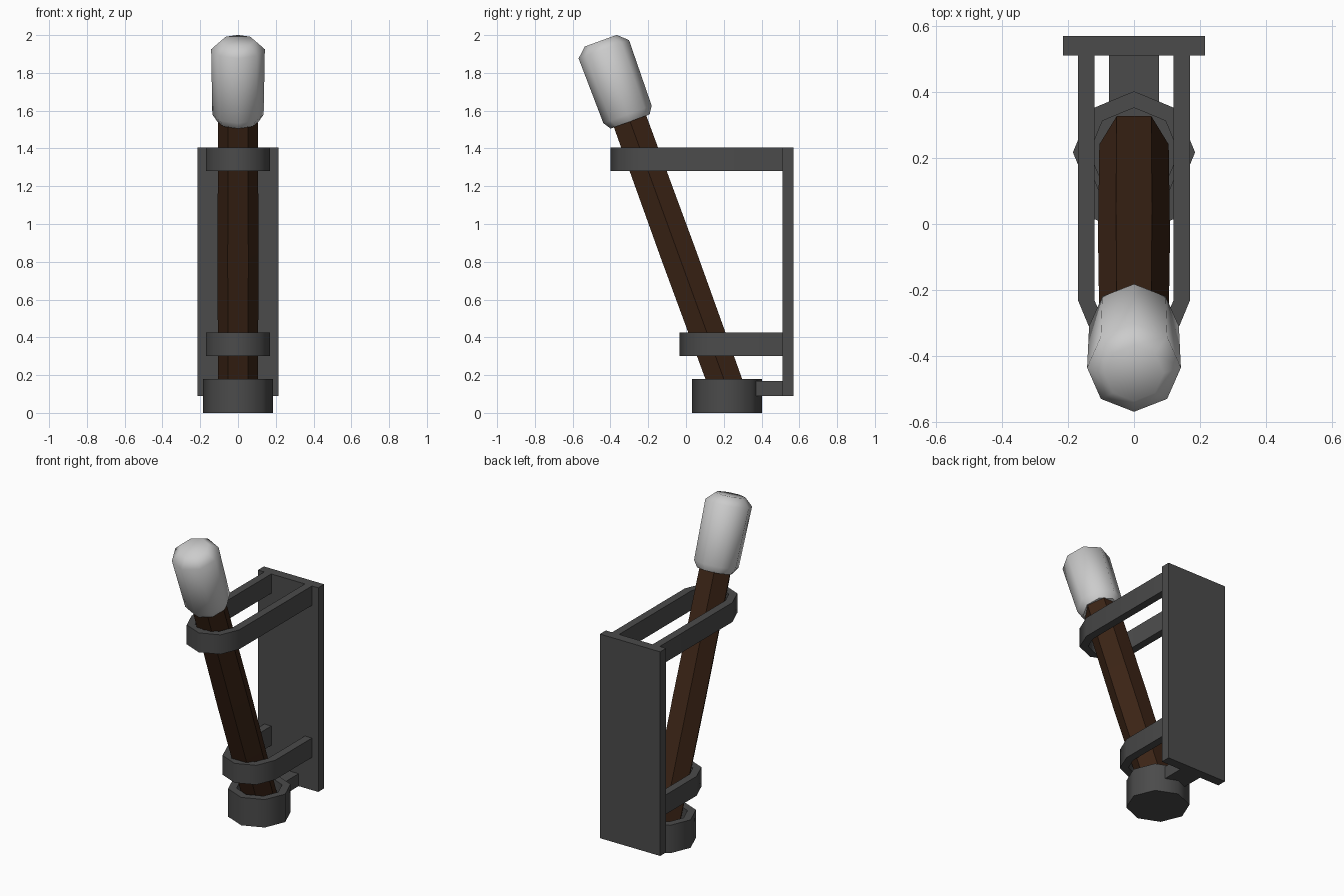
import bpy, bmesh
from math import pi, sin, cos, radians
from mathutils import Matrix

if "Cube" in bpy.data.objects:
    bpy.data.objects.remove(bpy.data.objects["Cube"])


def material(name, rgb):
    m = bpy.data.materials.new(name)
    m.diffuse_color = (*rgb, 1)
    m.use_nodes = True
    m.node_tree.nodes["Principled BSDF"].inputs["Base Color"].default_value = m.diffuse_color
    return m


IRON = material("dark_iron", (0.07, 0.07, 0.07))
WOOD = material("dark_wood", (0.045, 0.018, 0.008))


def finish(name, bm, mat=None, matrix=None):
    bmesh.ops.recalc_face_normals(bm, faces=bm.faces)
    me = bpy.data.meshes.new(name)
    bm.to_mesh(me)
    bm.free()
    if matrix:
        me.transform(matrix)
    ob = bpy.data.objects.new(name, me)
    bpy.context.collection.objects.link(ob)
    if mat:
        me.materials.append(mat)
    bpy.ops.object.select_all(action='DESELECT')
    ob.select_set(True)
    bpy.context.view_layer.objects.active = ob
    bpy.ops.object.shade_smooth_by_angle(angle=radians(55))
    return ob


def box(name, lo, hi, mat):
    bm = bmesh.new()
    bmesh.ops.create_cube(bm, size=1)
    for v in bm.verts:
        v.co = [l + (c + 0.5) * (h - l) for l, h, c in zip(lo, hi, v.co)]
    return finish(name, bm, mat)


def lathe(name, profile, sides, mat, matrix):
    """Stack rings of (radius, height), capped at both ends."""
    bm = bmesh.new()
    rings = [[bm.verts.new((r * cos(2 * pi * i / sides), r * sin(2 * pi * i / sides), z))
              for i in range(sides)] for r, z in profile]
    for a, b in zip(rings, rings[1:]):
        for i in range(sides):
            j = (i + 1) % sides
            bm.faces.new((a[i], a[j], b[j], b[i]))
    bm.faces.new(rings[0])
    bm.faces.new(rings[-1])
    return finish(name, bm, mat, matrix)


def strap(name, cy, z0, z1):
    """U-shaped holder: half octagon in front, two arms back to the plate."""
    back, outer, inner = 0.53, 0.17, 0.12
    angles = [-k * pi / 4 for k in range(5)]
    arc = lambda r: ([(r, back)] + [(r * cos(a), cy + r * sin(a)) for a in angles]
                     + [(-r, back)])
    bm = bmesh.new()
    rows = [[bm.verts.new((x, y, z)) for x, y in arc(r)]
            for r, z in ((outer, z0), (outer, z1), (inner, z1), (inner, z0))]
    for k in range(4):
        a, b = rows[k], rows[(k + 1) % 4]
        for i in range(len(a) - 1):
            bm.faces.new((a[i], a[i + 1], b[i + 1], b[i]))
    for end in (0, -1):
        bm.faces.new([r[end] for r in rows])
    return finish(name, bm, IRON)


# Wall plate and the small arm to the cup
box("wall_plate", (-0.215, 0.51, 0.09), (0.215, 0.57, 1.405), IRON)
box("cup_arm", (-0.075, 0.37, 0.09), (0.075, 0.53, 0.17), IRON)

# Holding straps
strap("upper_strap", -0.23, 1.28, 1.405)
strap("lower_strap", 0.135, 0.30, 0.425)

# Hollow cup under the shaft
lathe("base_cup", [(0.185, 0), (0.185, 0.18), (0.135, 0.18), (0.135, 0.05)],
      8, IRON, Matrix.Translation((0, 0.217, 0)))

# Leaning shaft and wrapped head share one tilted axis
tilt = Matrix.Translation((0, 0.2, 0.18)) @ Matrix.Rotation(radians(20), 4, 'X')
lathe("torch_shaft", [(0.105, -0.12), (0.109, 0.7), (0.105, 1.47)], 6, WOOD, tilt)
lathe("torch_head", [(0.11, 1.45), (0.136, 1.49), (0.142, 1.857), (0.09, 1.905)],
      8, None, tilt)
